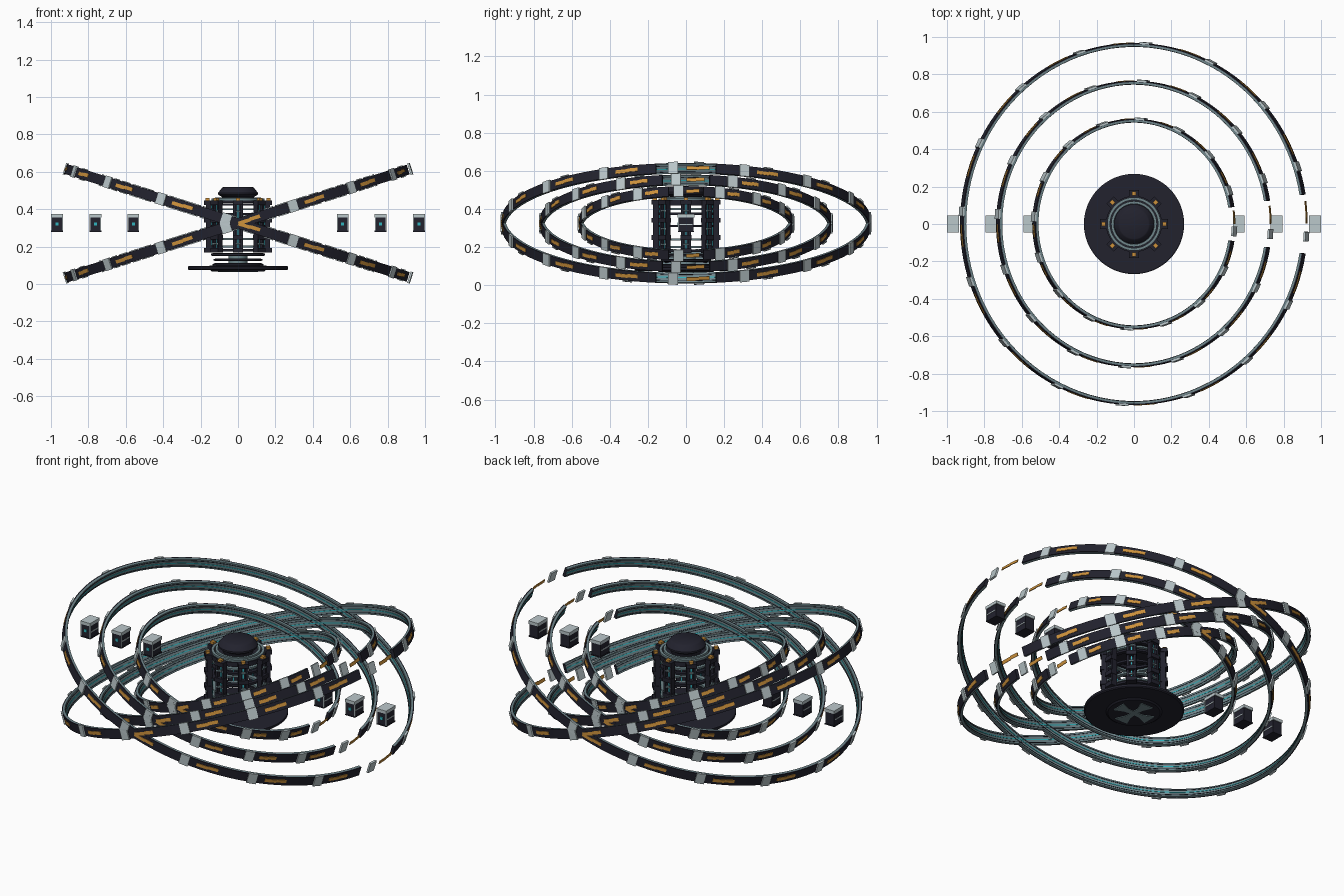
import bpy, bmesh, math
from mathutils import Matrix, Vector

if "Cube" in bpy.data.objects:
    bpy.data.objects.remove(bpy.data.objects["Cube"])


def material(name, rgb):
    m = bpy.data.materials.new(name)
    m.diffuse_color = (*rgb, 1)
    m.use_nodes = True
    m.node_tree.nodes["Principled BSDF"].inputs["Base Color"].default_value = m.diffuse_color
    return m


DARK = material("dark navy", (0.016, 0.016, 0.027))
STEEL = material("teal steel", (0.16, 0.24, 0.26))
LIGHT = material("pale grey", (0.50, 0.58, 0.60))
GOLD = material("amber", (0.62, 0.29, 0.045))
CYAN = material("cyan", (0.03, 0.46, 0.52))
MID = 0.325                      # height of the ring centre
TILT = math.radians(17.5)


def finish(name, bm, mats, smooth=False):
    bmesh.ops.recalc_face_normals(bm, faces=bm.faces[:])
    me = bpy.data.meshes.new(name)
    bm.to_mesh(me)
    bm.free()
    for m in mats:
        me.materials.append(m)
    ob = bpy.data.objects.new(name, me)
    bpy.context.collection.objects.link(ob)
    if smooth:
        bpy.ops.object.select_all(action='DESELECT')
        ob.select_set(True)
        bpy.context.view_layer.objects.active = ob
        bpy.ops.object.shade_smooth_by_angle(angle=math.radians(30))
    return ob


def sweep(bm, profile, a0, a1, steps, mats=None):
    """Sweep a closed (radius, z) profile round z between two angles in degrees."""
    full = a1 - a0 >= 360
    loops = []
    for i in range(steps if full else steps + 1):
        a = math.radians(a0 + (a1 - a0) * i / steps)
        loops.append([bm.verts.new((r * math.cos(a), r * math.sin(a), z)) for r, z in profile])
    n = len(profile)
    for i in range(steps):
        p, q = loops[i], loops[(i + 1) % len(loops)]
        for k in range(n):
            f = bm.faces.new((p[k], q[k], q[(k + 1) % n], p[(k + 1) % n]))
            f.material_index = mats[k] if mats else 0
    if not full:
        bm.faces.new(loops[0])
        bm.faces.new(loops[-1])


def rect(r0, r1, z0, z1):
    return [(r0, z0), (r1, z0), (r1, z1), (r0, z1)]


def box(bm, centre, size, turn=0.0):
    mat = Matrix.Rotation(turn, 4, 'Z') @ Matrix.Translation(centre) @ Matrix.Diagonal((*size, 1))
    bmesh.ops.create_cube(bm, size=1, matrix=mat)


def lathe(name, points, mat, steps=48):
    """Solid of revolution from (radius, z) points, capped at both ends."""
    bm = bmesh.new()
    loops = [[bm.verts.new((r * math.cos(2 * math.pi * i / steps),
                            r * math.sin(2 * math.pi * i / steps), z))
              for i in range(steps)] for r, z in points]
    for p, q in zip(loops, loops[1:]):
        for i in range(steps):
            j = (i + 1) % steps
            bm.faces.new((p[i], p[j], q[j], q[i]))
    bm.faces.new(loops[0])
    bm.faces.new(loops[-1])
    return finish(name, bm, [mat], True)


# Two tilted sets of three broken rings
for tilt, side in ((TILT, "a"), (-TILT, "b")):
    for R, size in ((0.967, "outer"), (0.765, "middle"), (0.562, "inner")):
        tag = f"{size}_{side}"
        parts = []
        # band: dark outside and lips, steel channel on the edges and inside
        h = 0.027
        bm = bmesh.new()
        prof = [(R - 0.018, -h), (R - 0.006, -h), (R, -h), (R, h), (R - 0.006, h), (R - 0.018, h)]
        sweep(bm, prof, 9.4, 350.6, 120, [1, 0, 0, 0, 1, 1])
        parts.append(finish("ring_band_" + tag, bm, [DARK, STEEL], True))
        # thin rails and glowing line on the inside
        bm = bmesh.new()
        for z in (-0.017, 0.017):
            sweep(bm, rect(R - 0.020, R - 0.0175, z - 0.0015, z + 0.0015), 9.6, 350.4, 96)
        parts.append(finish("ring_rails_" + tag, bm, [DARK]))
        bm = bmesh.new()
        sweep(bm, rect(R - 0.020, R - 0.0175, -0.0025, 0.0025), 9.6, 350.4, 96)
        parts.append(finish("ring_light_" + tag, bm, [CYAN]))
        # clamp plates and amber markings, also floating across the gap
        clamps, marks = bmesh.new(), bmesh.new()
        for i in range(16):
            a = i * 22.5 - 4
            box(clamps, (R + 0.001, 0, 0), (0.011, 0.052, 0.064), math.radians(a))
            sweep(marks, rect(R - 0.001, R + 0.003, -0.011, 0.008), a + 4.1, a + 8, 4)
            sweep(marks, rect(R - 0.001, R + 0.003, -0.008, 0.011), a + 8, a + 11.3, 4)
        parts.append(finish("ring_clamps_" + tag, clamps, [LIGHT]))
        parts.append(finish("ring_markings_" + tag, marks, [GOLD]))
        for ob in parts:
            ob.rotation_euler = (0, tilt, 0)
            ob.location = (0, 0, MID)

# Floating pods along the x axis
bodies, caps, lamps, sockets = (bmesh.new() for _ in range(4))
for x in (0.968, 0.763, 0.56):
    for s in (-1, 1):
        box(bodies, (s * x, 0, 0.319), (0.058, 0.08, 0.074))
        box(caps, (s * x, 0, 0.365), (0.064, 0.09, 0.018))
        for e in (-1, 1):
            box(caps, (s * x + e * 0.029, 0.0, 0.319), (0.005, 0.068, 0.006))
            box(caps, (s * x + e * 0.029, -0.04, 0.319), (0.005, 0.005, 0.074))
        box(sockets, (s * x, 0, 0.282), (0.064, 0.086, 0.006))
        box(lamps, (s * x, -0.041, 0.322), (0.016, 0.006, 0.016))
finish("pod_bodies", bodies, [DARK])
finish("pod_caps", caps, [LIGHT])
finish("pod_feet", sockets, [DARK])
finish("pod_lamps", lamps, [CYAN])

# Base disc and the thin plates stacked above it
lathe("base_disc", [(0.14, 0.068), (0.15, 0.075), (0.262, 0.075), (0.268, 0.08),
                    (0.268, 0.092), (0.262, 0.096), (0.14, 0.098)], DARK, 64)
lathe("base_step", [(0.135, 0.097), (0.135, 0.106), (0.125, 0.112)], DARK)
lathe("lower_plate", [(0.115, 0.122), (0.13, 0.126), (0.13, 0.134), (0.115, 0.137)], DARK)
lathe("upper_plate", [(0.135, 0.15), (0.145, 0.153), (0.145, 0.162), (0.135, 0.165)], DARK)
lathe("base_spindle", [(0.05, 0.1), (0.05, 0.155)], STEEL, 24)

# Four flared vanes under the base
bm = bmesh.new()
for i in range(4):
    rot = Matrix.Rotation(math.pi / 2 * i, 4, 'Z')
    outline = [(0, -0.014), (0.05, -0.017), (0.108, -0.042), (0.108, 0.042), (0.05, 0.017), (0, 0.014)]
    low = [bm.verts.new(rot @ Vector((x, y, 0.064))) for x, y in outline]
    top = [bm.verts.new(rot @ Vector((x, y, 0.069))) for x, y in outline]
    bm.faces.new(low)
    bm.faces.new(top)
    for k in range(6):
        j = (k + 1) % 6
        bm.faces.new((low[k], low[j], top[j], top[k]))
finish("base_vanes", bm, [STEEL])

# Open cage: eight pillars with braces, lights and amber caps
pillars, braces, strips, studs = (bmesh.new() for _ in range(4))
for i in range(8):
    a = math.pi / 4 * i
    for y in (-0.019, 0.019):
        box(pillars, (0.157, y, 0.31), (0.03, 0.014, 0.27), a)
    for z in (0.18, 0.25, 0.34, 0.435):
        box(pillars, (0.161, 0, z), (0.04, 0.056, 0.024), a)
    box(pillars, (0.148, 0, 0.31), (0.012, 0.03, 0.27), a)
    for z in (0.215, 0.295, 0.39):
        box(braces, (0.166, 0, z), (0.012, 0.046, 0.008), a)
    box(strips, (0.1555, 0, 0.31), (0.006, 0.007, 0.25), a)
    box(strips, (0.1405, 0, 0.31), (0.006, 0.006, 0.25), a)
    box(studs, (0.164, 0, 0.453), (0.022, 0.022, 0.014), a)
finish("cage_pillars", pillars, [DARK])
finish("cage_braces", braces, [STEEL])
finish("cage_lights", strips, [CYAN])
finish("cage_studs", studs, [GOLD])

# Hoops tying the pillars together
bm = bmesh.new()
for z in (0.18, 0.31, 0.375, 0.425):
    sweep(bm, rect(0.125, 0.148, z - 0.006, z + 0.006), 0, 360, 48)
finish("cage_hoops", bm, [DARK], True)
bm = bmesh.new()
for z in (0.20, 0.24, 0.40):
    sweep(bm, rect(0.118, 0.142, z - 0.005, z + 0.005), 0, 360, 48)
finish("cage_bright_hoops", bm, [STEEL], True)

# Top deck, collar rings and dome
lathe("top_deck", [(0.15, 0.432), (0.15, 0.446)], DARK)
bm = bmesh.new()
sweep(bm, rect(0.128, 0.143, 0.445, 0.456), 0, 360, 48)
sweep(bm, rect(0.108, 0.122, 0.445, 0.462), 0, 360, 48)
finish("top_collar", bm, [STEEL], True)
lathe("dome", [(0.08, 0.445), (0.085, 0.465), (0.106, 0.478), (0.106, 0.488),
               (0.085, 0.515), (0.078, 0.519)], DARK)
